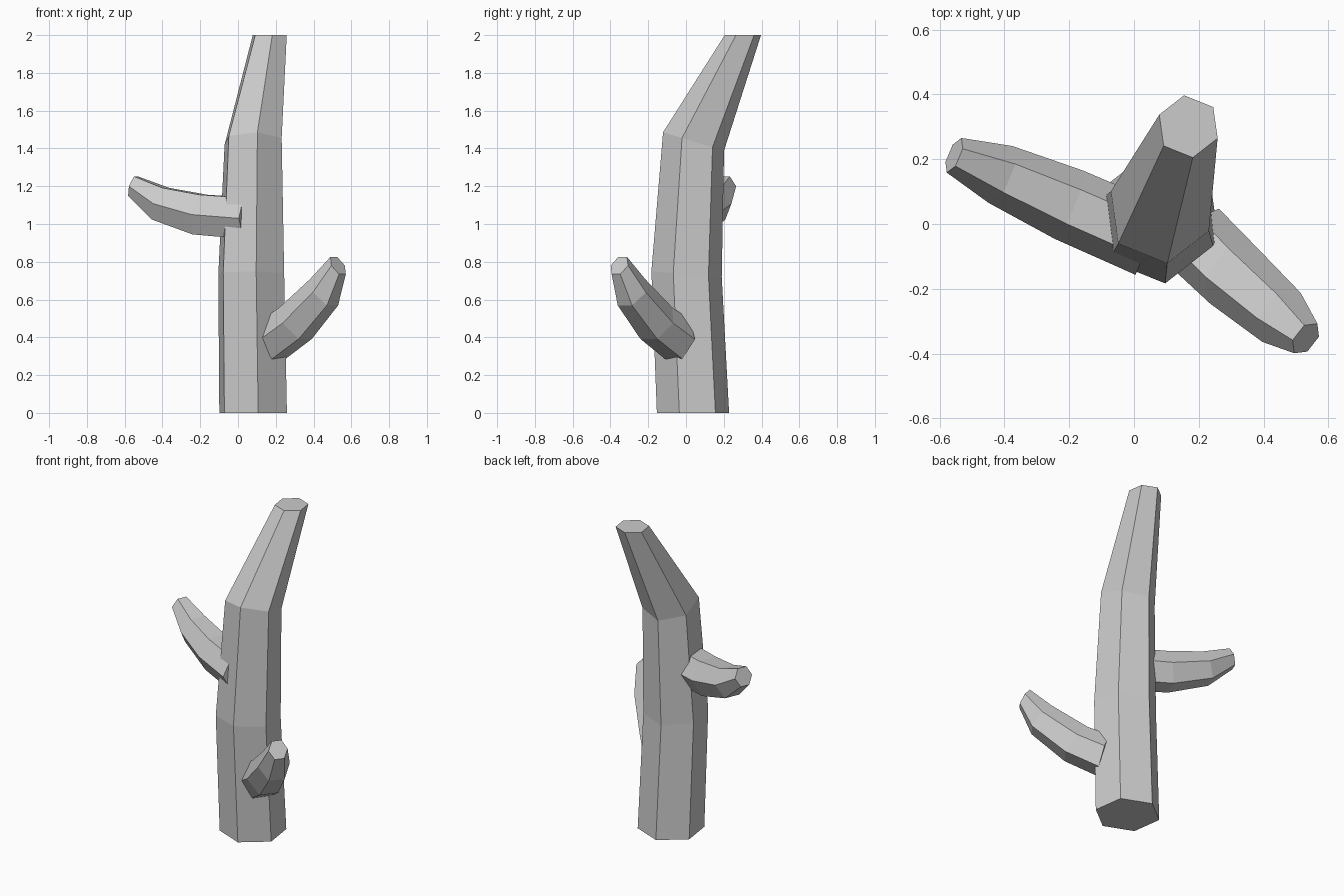
import bpy, bmesh
from math import radians, cos, sin
from mathutils import Vector

if "Cube" in bpy.data.objects:
    bpy.data.objects.remove(bpy.data.objects["Cube"])

SIDES = 6


def loft(name, rings):
    """Skin a list of vertex rings into a capped, flat-shaded tube."""
    bm = bmesh.new()
    loops = [[bm.verts.new(p) for p in ring] for ring in rings]
    for a, b in zip(loops, loops[1:]):
        for i in range(SIDES):
            j = (i + 1) % SIDES
            bm.faces.new((a[i], a[j], b[j], b[i]))
    bm.faces.new(loops[0][::-1])
    bm.faces.new(loops[-1])
    bmesh.ops.recalc_face_normals(bm, faces=bm.faces)
    mesh = bpy.data.meshes.new(name)
    bm.to_mesh(mesh)
    bm.free()
    obj = bpy.data.objects.new(name, mesh)
    bpy.context.collection.objects.link(obj)


def trunk_ring(x, y, z, r, slope):
    """Hexagon seen from above, with height falling towards the back."""
    pts = []
    for i in range(SIDES):
        a = radians(-82 + 60 * i)
        dy = r * sin(a)
        pts.append((x + r * cos(a), y + dy, z - slope * dy))
    return pts


def branch_ring(center, r, heading, elevation):
    """Flat-topped hexagon facing along the heading and elevation."""
    h, e = radians(heading), radians(elevation)
    side = Vector((-sin(h), cos(h), 0))
    up = Vector((-cos(h) * sin(e), -sin(h) * sin(e), cos(e)))
    return [Vector(center) + r * (cos(radians(60 * i)) * side
                                  + 1.08 * sin(radians(60 * i)) * up)
            for i in range(SIDES)]


def branch(name, heading, stations):
    loft(name, [branch_ring(s[:3], s[3], heading, s[4]) for s in stations])


# Leaning tapered trunk: x, y, z, radius, slope
loft("trunk", [trunk_ring(*s) for s in (
    (0.08, 0.037, 0.0, 0.193, 0),
    (0.07, 0.003, 0.735, 0.188, 0.08),
    (0.08, 0.04, 1.437, 0.163, 0.3),
    (0.168, 0.301, 2.0, 0.097, 0))])

# Upward curving stubs: x, y, z, radius, elevation
branch("lower_branch", -38, (
    (0.19, -0.045, 0.39, 0.117, 17),
    (0.305, -0.157, 0.475, 0.113, 38),
    (0.455, -0.288, 0.638, 0.096, 40),
    (0.53, -0.353, 0.78, 0.058, 32)))
branch("upper_branch", 157, (
    (0.05, -0.05, 1.03, 0.116, 0),
    (-0.202, 0.06, 1.05, 0.114, 10),
    (-0.412, 0.153, 1.108, 0.095, 20),
    (-0.555, 0.212, 1.2, 0.058, 18)))
